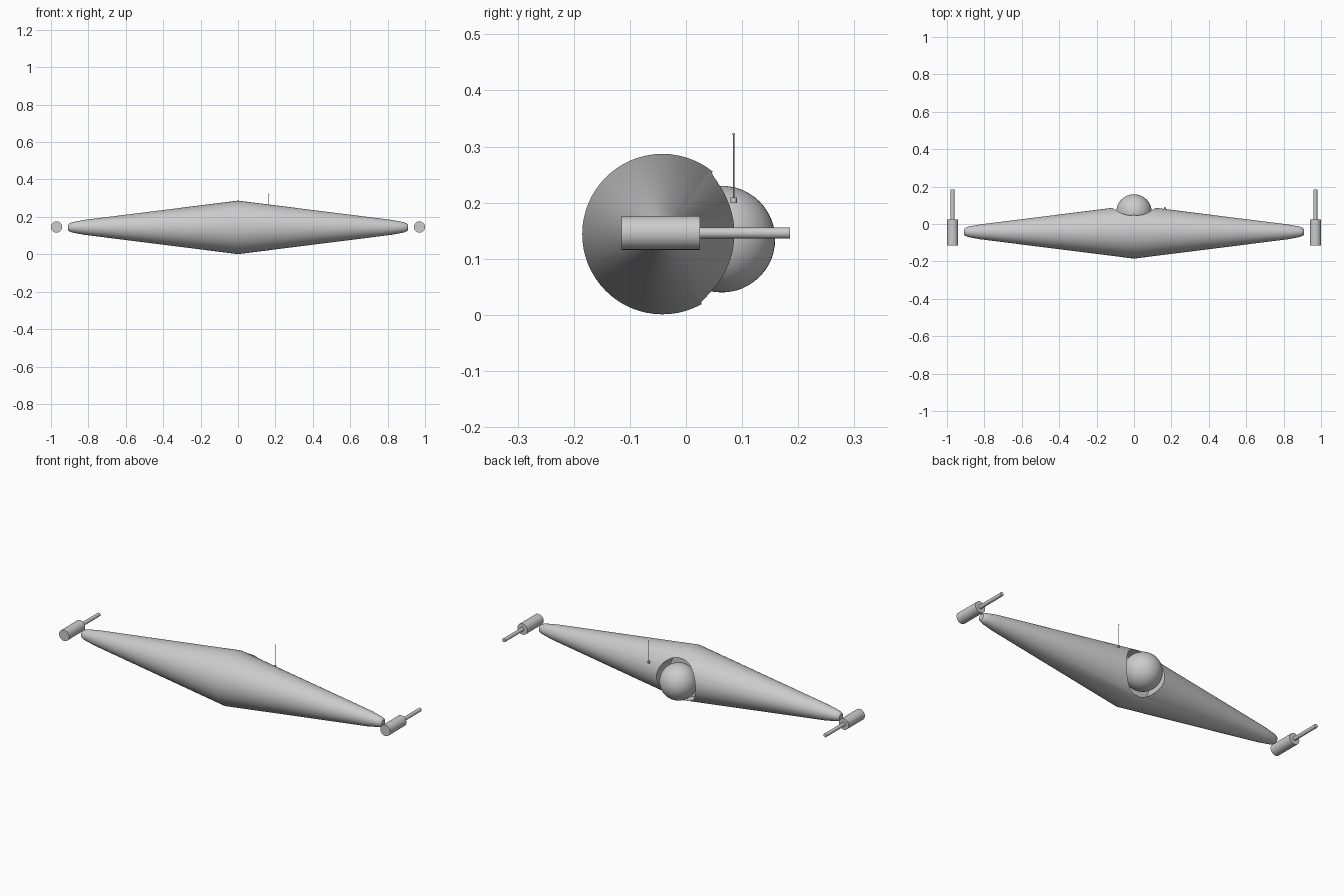
import bpy, bmesh, math
from mathutils import Matrix

if "Cube" in bpy.data.objects:
    bpy.data.objects.remove(bpy.data.objects["Cube"])

HULL_Y, HULL_Z = -0.042, 0.144


def lathe(name, profile, loc, axis, sides=48):
    """Revolve (distance, radius) points about the X, Y or Z axis."""
    bm = bmesh.new()
    rings = []
    for d, r in profile:
        rings.append([bm.verts.new((r * math.cos(2 * math.pi * i / sides),
                                    r * math.sin(2 * math.pi * i / sides), d))
                      for i in range(sides)])
    for a, b in zip(rings, rings[1:]):
        for i in range(sides):
            j = (i + 1) % sides
            bm.faces.new((a[i], a[j], b[j], b[i]))
    bm.faces.new(rings[0][::-1])
    bm.faces.new(rings[-1])
    if axis == 'X':
        bm.transform(Matrix.Rotation(math.pi / 2, 4, 'Y'))
    elif axis == 'Y':
        bm.transform(Matrix.Rotation(-math.pi / 2, 4, 'X'))
    bmesh.ops.recalc_face_normals(bm, faces=bm.faces)
    mesh = bpy.data.meshes.new(name)
    bm.to_mesh(mesh)
    bm.free()
    ob = bpy.data.objects.new(name, mesh)
    ob.location = loc
    bpy.context.collection.objects.link(ob)
    return ob


def smooth(ob):
    bpy.ops.object.select_all(action='DESELECT')
    ob.select_set(True)
    bpy.context.view_layer.objects.active = ob
    bpy.ops.object.shade_smooth_by_angle(angle=math.radians(35))


# Spindle hull, mirrored about its middle
half = [(0.82, 0.040), (0.885, 0.028), (0.903, 0.021), (0.908, 0.015)]
profile = [(-d, r) for d, r in reversed(half)] + [(0, 0.143)] + half
hull = lathe("hull", profile, (0, HULL_Y, HULL_Z), 'X', 64)

# Round socket cut into the rear of the hull
cutter = lathe("socket_cutter", [(-0.03, 0.1175), (0.2, 0.1175)],
               (0, 0, 0.1375), 'Y', 64)
cutter.hide_render = True
bpy.context.view_layer.objects.active = hull
cut = hull.modifiers.new("socket", 'BOOLEAN')
cut.operation = 'DIFFERENCE'
cut.solver = 'EXACT'
cut.object = cutter
bpy.ops.object.modifier_apply(modifier=cut.name)
bpy.data.objects.remove(cutter)
smooth(hull)

# Ball sitting in the socket
bpy.ops.mesh.primitive_uv_sphere_add(segments=48, ring_count=24, radius=0.095,
                                     location=(0, 0.064, 0.135))
ball = bpy.context.object
ball.name = "cockpit_ball"
smooth(ball)

# Wingtip pods with thin barrels
for side, sx in (("left", -1), ("right", 1)):
    smooth(lathe(side + "_pod",
                 [(-0.115, 0.03), (0.025, 0.03)],
                 (sx * 0.97, 0, 0.146), 'Y', 32))
    smooth(lathe(side + "_barrel",
                 [(0.02, 0.01), (0.185, 0.01)],
                 (sx * 0.97, 0, 0.146), 'Y', 24))

# Antenna: base, mast and tip
mast = [(0.199, 0.0055), (0.209, 0.0055), (0.209, 0.001), (0.32, 0.001)]
smooth(lathe("antenna", mast, (0.165, 0.085, 0), 'Z', 16))
bpy.ops.mesh.primitive_uv_sphere_add(segments=12, ring_count=8, radius=0.0025,
                                     location=(0.165, 0.085, 0.322))
tip = bpy.context.object
tip.name = "antenna_tip"
smooth(tip)
